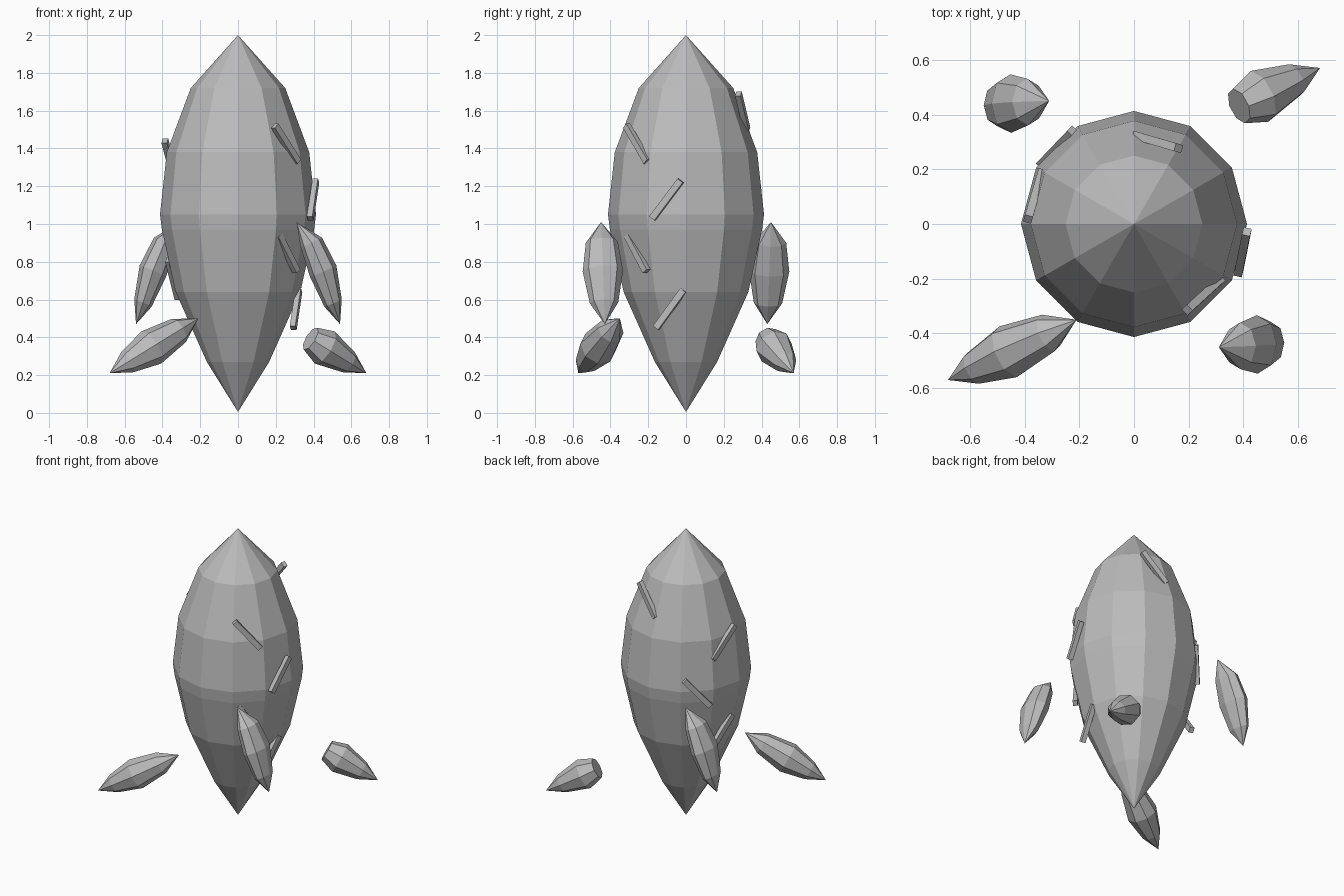
import bpy, bmesh, math
from mathutils import Vector, Matrix

if "Cube" in bpy.data.objects:
    bpy.data.objects.remove(bpy.data.objects["Cube"])

grey = bpy.data.materials.new("light_grey")
grey.use_nodes = True
grey.diffuse_color = (0.5, 0.5, 0.5, 1)
grey.node_tree.nodes["Principled BSDF"].inputs["Base Color"].default_value = (0.5, 0.5, 0.5, 1)


def finish(name, bm):
    bmesh.ops.recalc_face_normals(bm, faces=bm.faces)
    mesh = bpy.data.meshes.new(name)
    bm.to_mesh(mesh)
    bm.free()
    mesh.materials.append(grey)
    obj = bpy.data.objects.new(name, mesh)
    bpy.context.collection.objects.link(obj)
    return obj


def loft(name, profile, sides, side_axis, cross_axis, along, origin):
    """Rings of (distance, half side, half cross, side shift); zero size makes a point."""
    bm = bmesh.new()
    rings = []
    for dist, a, b, shift in profile:
        centre = origin + along * dist + side_axis * shift
        if a == 0:
            rings.append([bm.verts.new(centre)])
            continue
        angles = [2 * math.pi * i / sides for i in range(sides)]
        rings.append([bm.verts.new(centre + side_axis * a * math.cos(t)
                                   + cross_axis * b * math.sin(t)) for t in angles])
    for low, high in zip(rings, rings[1:]):
        for i in range(sides):
            j = (i + 1) % sides
            if len(low) == 1:
                bm.faces.new((low[0], high[j], high[i]))
            elif len(high) == 1:
                bm.faces.new((low[i], low[j], high[0]))
            else:
                bm.faces.new((low[i], low[j], high[j], high[i]))
    for ring in (rings[0], rings[-1]):
        if len(ring) > 1:
            bm.faces.new(ring)
    return finish(name, bm)


def fin(name, start, end, profile):
    """Pointed pod between two tips."""
    start, end = Vector(start), Vector(end)
    along = end - start
    cross = along.cross(Vector((0, 1, 0))).normalized()
    if cross.x * start.x < 0:
        cross = -cross
    other = along.cross(cross).normalized()
    return loft(name, profile, 8, cross, other, along, start)


def bar(name, top, bottom, width=0.035, depth=0.03):
    """Slanted strip lying on the hull."""
    top, bottom = Vector(top), Vector(bottom)
    mid = (top + bottom) / 2
    along = (top - bottom).normalized()
    out = Vector((mid.x, mid.y, 0))
    out = (out - along * out.dot(along)).normalized()
    side = along.cross(out)
    frame = Matrix((side, out, along)).transposed().to_4x4()
    size = Matrix.Diagonal((width, depth, (top - bottom).length, 1))
    bm = bmesh.new()
    bmesh.ops.create_cube(bm, size=1, matrix=Matrix.Translation(mid - out * 0.008) @ frame @ size)
    return finish(name, bm)


# Hull
hull = [(0.005, 0), (0.27, 0.165), (0.64, 0.33), (0.97, 0.403),
        (1.05, 0.413), (1.38, 0.377), (1.72, 0.25), (2.0, 0)]
loft("hull", [(z, r, r, 0) for z, r in hull], 12,
     Vector((1, 0, 0)), Vector((0, 1, 0)), Vector((0, 0, 1)), Vector((0, 0, 0)))

# Upright fins, a pair turned half a circle
upright = [(0, 0, 0, 0), (0.22, 0.062, 0.085, 0.03), (0.5, 0.076, 0.107, 0.028),
           (0.8, 0.05, 0.075, 0.01), (1, 0, 0, 0)]
for name, s in (("upright_fin_front", 1), ("upright_fin_back", -1)):
    fin(name, (0.31 * s, -0.45 * s, 1.01), (0.54 * s, -0.43 * s, 0.47), upright)

# Low fins, one whole and one cut short
low = [(0, 0, 0, 0), (0.2, 0.062, 0.062, 0), (0.47, 0.1, 0.1, 0),
       (0.78, 0.072, 0.072, 0), (1, 0, 0, 0)]
fin("low_fin_front", (-0.68, -0.57, 0.21), (-0.21, -0.35, 0.5), low)
fin("low_fin_back", (0.68, 0.57, 0.21), (0.21, 0.35, 0.5), low[:3] + [(0.63, 0.068, 0.068, 0)])

# Hull strips
bars = {
    "strip_front_upper": ((0.2, -0.32, 1.52), (0.32, -0.21, 1.33)),
    "strip_front_lower": ((0.22, -0.315, 0.94), (0.315, -0.215, 0.75)),
    "strip_left_upper": ((0.42, -0.03, 1.23), (0.39, -0.18, 1.03)),
    "strip_left_lower": ((0.33, -0.015, 0.65), (0.3, -0.16, 0.45)),
    "strip_right_upper": ((-0.395, 0.02, 1.44), (-0.345, 0.19, 1.25)),
    "strip_right_lower": ((-0.375, 0.02, 0.81), (-0.325, 0.19, 0.61)),
    "strip_back_middle": ((-0.23, 0.345, 1.13), (-0.345, 0.225, 0.94)),
    "strip_back_upper": ((0.165, 0.285, 1.69), (0.01, 0.33, 1.5)),
}
for name, (top, bottom) in bars.items():
    bar(name, top, bottom)
